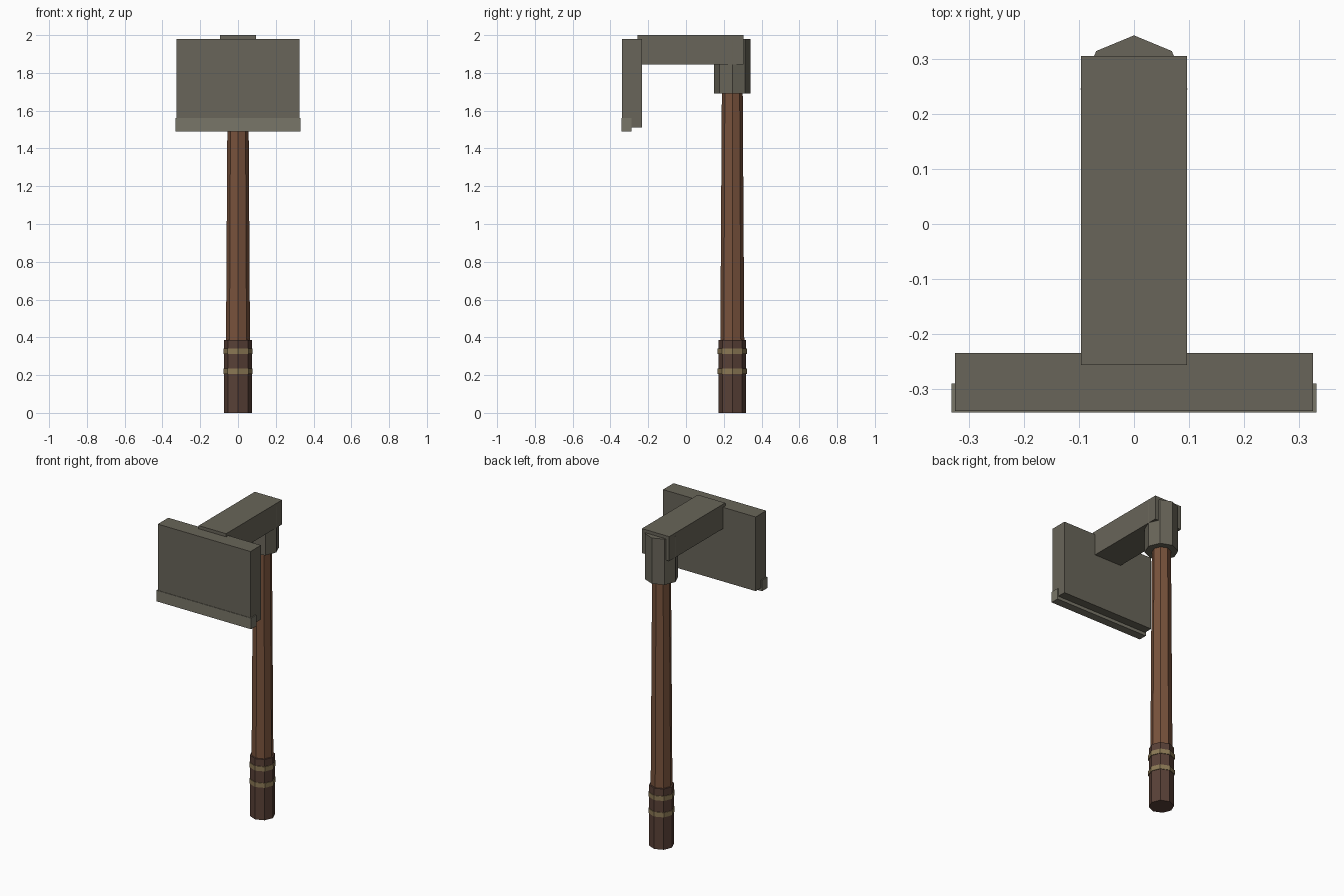
import bpy, bmesh, math

if "Cube" in bpy.data.objects:
    bpy.data.objects.remove(bpy.data.objects["Cube"])

HANDLE_Y = 0.245  # axis of the handle


def material(name, rgb):
    m = bpy.data.materials.new(name)
    m.diffuse_color = (*rgb, 1)
    m.use_nodes = True
    m.node_tree.nodes["Principled BSDF"].inputs["Base Color"].default_value = m.diffuse_color
    return m


metal = material("dark_metal", (0.14, 0.13, 0.10))
edge_metal = material("edge_metal", (0.19, 0.18, 0.14))
wood = material("wood", (0.19, 0.085, 0.045))
leather = material("leather", (0.10, 0.052, 0.038))
cord = material("cord", (0.26, 0.19, 0.09))


def finish(name, bm, mat):
    mesh = bpy.data.meshes.new(name)
    bm.to_mesh(mesh)
    bm.free()
    mesh.materials.append(mat)
    obj = bpy.data.objects.new(name, mesh)
    bpy.context.collection.objects.link(obj)


def box(name, half_x, y0, y1, z0, z1, mat):
    bm = bmesh.new()
    bmesh.ops.create_cube(bm, size=1)
    for v in bm.verts:
        v.co.x *= 2 * half_x
        v.co.y = (y0 + y1) / 2 + v.co.y * (y1 - y0)
        v.co.z = (z0 + z1) / 2 + v.co.z * (z1 - z0)
    finish(name, bm, mat)


def octagon(name, r0, r1, z0, z1, mat):
    """Eight-sided column on the handle axis with corners on x and y."""
    bm = bmesh.new()
    rings = [[bm.verts.new((r * math.cos(i * math.pi / 4),
                            HANDLE_Y + r * math.sin(i * math.pi / 4), z))
              for i in range(8)] for r, z in ((r0, z0), (r1, z1))]
    bm.faces.new(rings[0][::-1])
    bm.faces.new(rings[1])
    for i in range(8):
        j = (i + 1) % 8
        bm.faces.new((rings[0][i], rings[0][j], rings[1][j], rings[1][i]))
    finish(name, bm, mat)


# Head: blade, cutting edge, neck and socket
box("blade", 0.325, -0.339, -0.234, 1.51, 1.98, metal)
box("cutting_edge", 0.331, -0.342, -0.289, 1.49, 1.56, edge_metal)
box("neck", 0.096, -0.256, 0.305, 1.845, 2.0, metal)
octagon("socket", 0.097, 0.097, 1.69, 1.98, metal)

# Handle: tapered shaft, grip and two cord bands
octagon("shaft", 0.064, 0.055, 0.30, 1.75, wood)
octagon("grip", 0.073, 0.073, 0.0, 0.385, leather)
for label, z in (("lower", 0.207), ("upper", 0.311)):
    octagon(label + "_grip_band", 0.077, 0.077, z, z + 0.029, cord)
